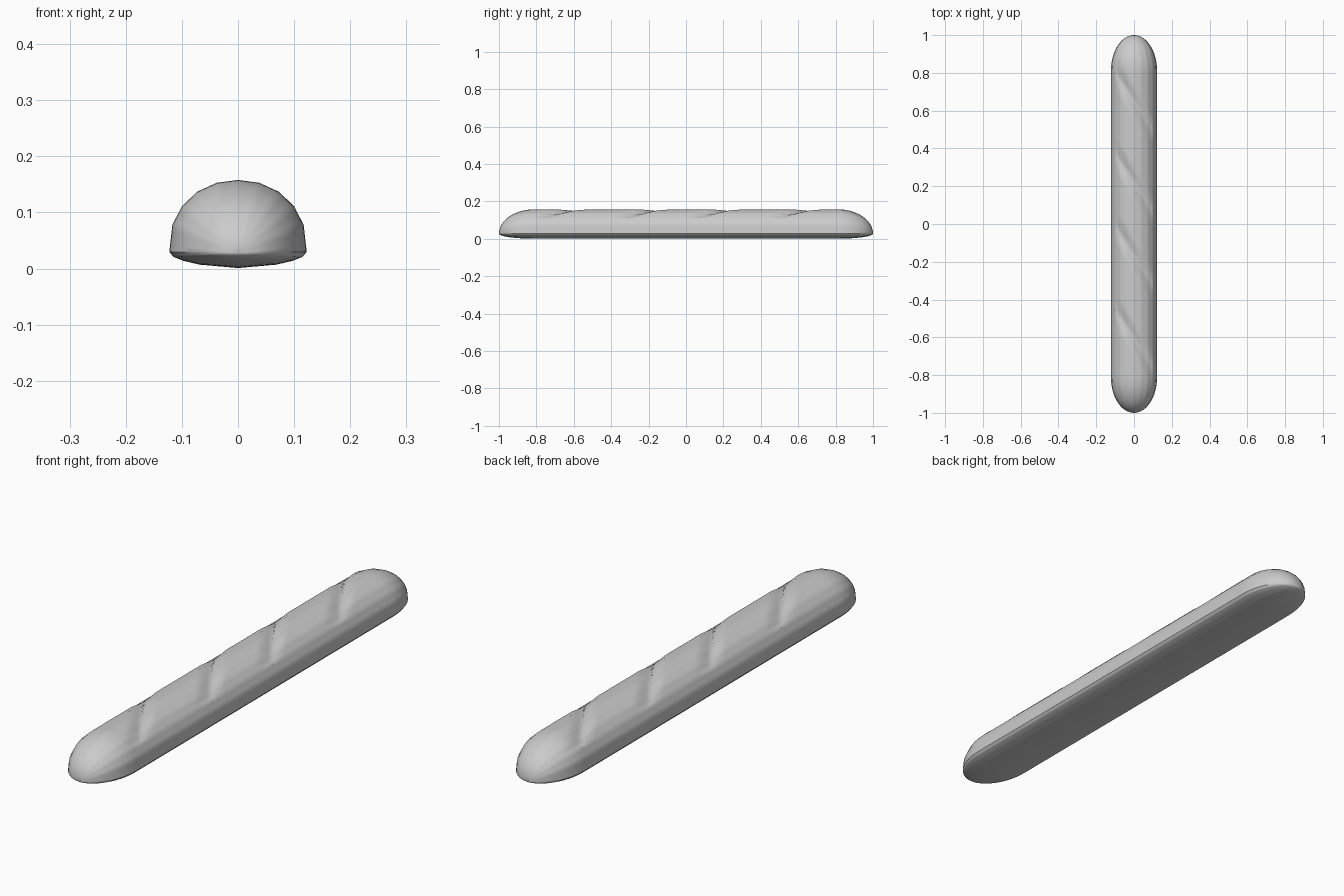
import bpy, math

if "Cube" in bpy.data.objects:
    bpy.data.objects.remove(bpy.data.objects["Cube"])

# Half cross-section of the loaf (x, z), from top centre to bottom centre
HALF = [(0, .158), (.038, .153), (.073, .137), (.100, .111), (.117, .078),
        (.1225, .030), (.115, .021), (.098, .014), (.068, .007), (0, .001)]
SLASHES = [.65, .22, -.165, -.605]
BODY, MID, SUB = .81, .028, 4

# Full closed outline, subdivided so the slashes are crisp
outline = HALF + [(-x, z) for x, z in HALF[-2:0:-1]]
section = []
for (x0, z0), (x1, z1) in zip(outline, outline[1:] + outline[:1]):
    for k in range(SUB):
        t = k / SUB
        section.append((x0 + (x1 - x0) * t, z0 + (z1 - z0) * t))


def slash_depth(x, y, z):
    """Diagonal V-shaped scoring on the crust, fading towards the sides."""
    if z < .11:
        return 0
    fade = max(0, 1 - (abs(x) / .1) ** 4)
    near = min(abs(y - (c - 1.6 * x)) for c in SLASHES)
    return .017 * fade * max(0, 1 - near / .085) ** 1.3


# Stations along the loaf: rounded end, straight body, rounded end
cap = [(BODY + (1 - BODY) * math.sin(a), math.cos(a))
       for a in (math.pi / 2 * i / 12 for i in range(1, 12))]
n = 160
stations = ([(-y, s) for y, s in reversed(cap)]
            + [(-BODY + 2 * BODY * i / n, 1) for i in range(n + 1)] + cap)

verts, faces = [], []
m = len(section)
for y, s in stations:
    for x, z in section:
        d = slash_depth(x, y, z)
        verts.append((x * s, y, MID + (z - MID) * s - d))
for r in range(len(stations) - 1):
    for i in range(m):
        j = (i + 1) % m
        faces.append((r * m + i, r * m + j, (r + 1) * m + j, (r + 1) * m + i))

# Close both tips with fans
first, last = len(verts), len(verts) + 1
verts += [(0, -1, MID), (0, 1, MID)]
base = (len(stations) - 1) * m
for i in range(m):
    j = (i + 1) % m
    faces.append((first, j, i))
    faces.append((last, base + i, base + j))

mesh = bpy.data.meshes.new("bread_loaf")
mesh.from_pydata(verts, [], faces)
mesh.update()
loaf = bpy.data.objects.new("bread_loaf", mesh)
bpy.context.collection.objects.link(loaf)

# Consistent outward normals and smooth crust
import bmesh
bm = bmesh.new()
bm.from_mesh(mesh)
bmesh.ops.recalc_face_normals(bm, faces=bm.faces)
bm.to_mesh(mesh)
bm.free()
bpy.context.view_layer.objects.active = loaf
loaf.select_set(True)
bpy.ops.object.shade_smooth_by_angle(angle=math.radians(40))
